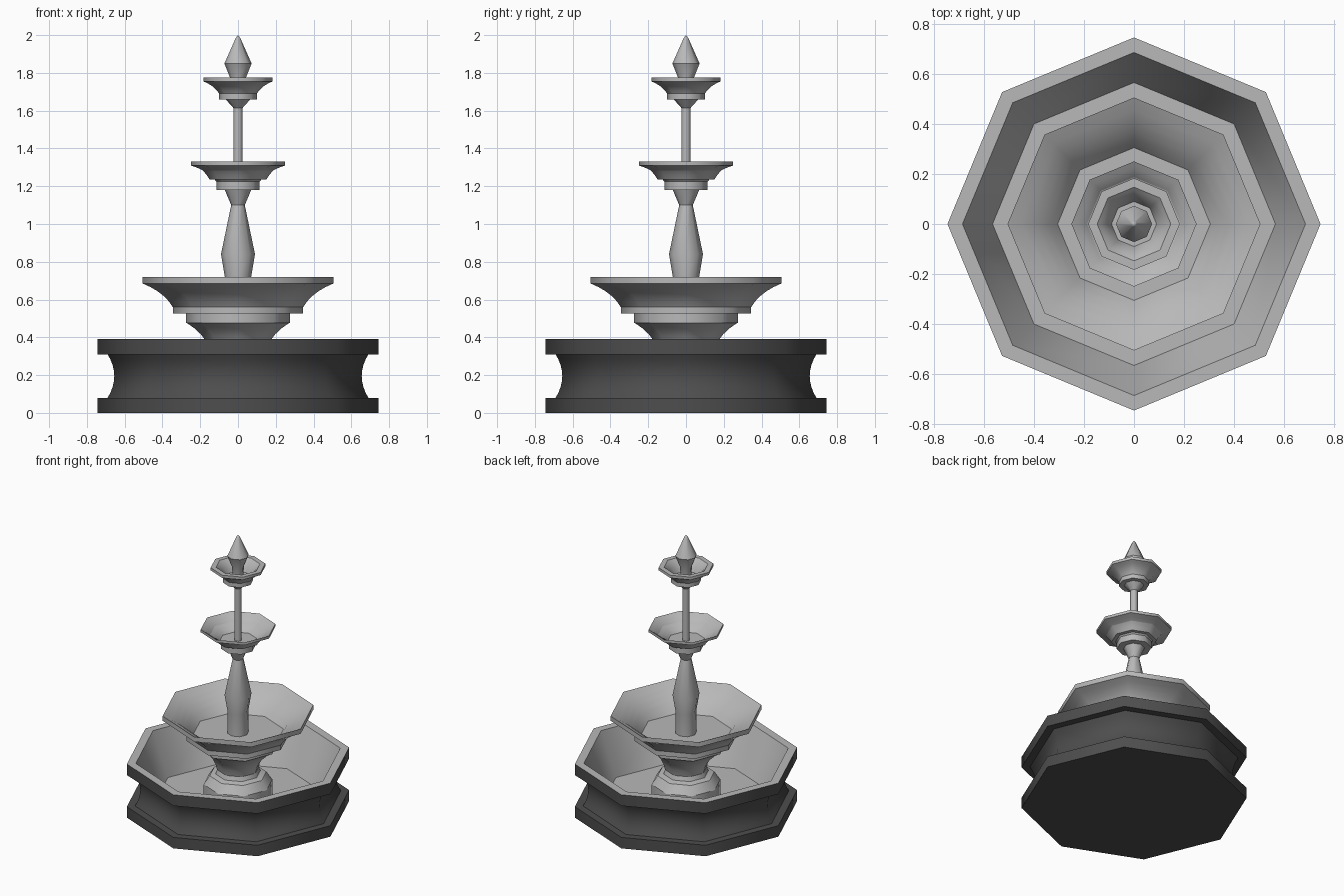
import bpy, bmesh, math

SIDES = 8

cube = bpy.data.objects.get("Cube")
if cube:
    bpy.data.objects.remove(cube, do_unlink=True)


def material(name, value):
    m = bpy.data.materials.new(name)
    m.use_nodes = True
    colour = (value, value, value, 1)
    m.diffuse_color = colour
    m.node_tree.nodes["Principled BSDF"].inputs["Base Color"].default_value = colour
    return m


light_stone = material("light stone", 0.48)
dark_stone = material("dark stone", 0.075)


def curve(start, control, end, steps=5):
    """Curved stretch of a profile, as (radius, height) points."""
    points = []
    for i in range(steps + 1):
        t = i / steps
        points.append(tuple((1 - t) ** 2 * a + 2 * t * (1 - t) * b + t * t * c
                            for a, b, c in zip(start, control, end)))
    return points


def turned(name, profile, materials, second_from=None):
    """Turn a profile into an octagonal solid; spans from second_from on use the second material."""
    mesh = bpy.data.meshes.new(name)
    bm = bmesh.new()
    rings = []
    for r, z in profile:
        count = 1 if r == 0 else SIDES
        rings.append([bm.verts.new((r * math.cos(math.tau * i / SIDES),
                                    r * math.sin(math.tau * i / SIDES), z))
                      for i in range(count)])
    for k, (low, high) in enumerate(zip(rings, rings[1:])):
        for i in range(SIDES):
            j = (i + 1) % SIDES
            corners = [low[i % len(low)], low[j % len(low)],
                       high[j % len(high)], high[i % len(high)]]
            face = bm.faces.new(list(dict.fromkeys(corners)))
            face.smooth = True
            if second_from is not None and k >= second_from:
                face.material_index = 1
    bmesh.ops.recalc_face_normals(bm, faces=bm.faces)
    # Crisp horizontal mouldings, soft corners around the axis
    for e in bm.edges:
        level = abs(e.verts[0].co.z - e.verts[1].co.z) < 1e-5
        off_axis = min(v.co.xy.length for v in e.verts) > 1e-5
        if level and off_axis and e.calc_face_angle(0) > 0.45:
            e.smooth = False
    bm.to_mesh(mesh)
    bm.free()
    for m in materials:
        mesh.materials.append(m)
    obj = bpy.data.objects.new(name, mesh)
    bpy.context.collection.objects.link(obj)
    return obj


def bowl(name, foot, bottom, neck, rim, lip, top, inside, floor, rim_width=0.0):
    """Bowl with an upright foot, a flaring cove, a lip and a hollow."""
    control = (foot + (rim - foot) * 0.3, neck + (lip - neck) * 0.65)
    mouth = rim - rim_width
    hollow = (inside + (mouth - inside) * 0.35, floor + (top - floor) * 0.65)
    profile = [(0, bottom), (foot, bottom)]
    profile += curve((foot, neck), control, (rim, lip))
    profile.append((rim, top))
    hollow_curve = curve((mouth, top), hollow, (inside, floor))
    profile += hollow_curve if rim_width else hollow_curve[1:]
    profile.append((0, floor))
    turned(name, profile, [light_stone])


# Basin: dark outside, light rim and inside
outside = [(0, 0), (0.745, 0), (0.745, 0.08), (0.69, 0.08)]
outside += curve((0.69, 0.08), (0.62, 0.195), (0.69, 0.31), 8)[1:]
outside += [(0.745, 0.31), (0.745, 0.39)]
turned("basin", outside + [(0.685, 0.39), (0.565, 0.08), (0, 0.08)],
       [dark_stone, light_stone], len(outside) - 1)

# Pedestal with a block foot and a flared cap
turned("pedestal", [(0, 0.07), (0.23, 0.07), (0.23, 0.2), (0.19, 0.26), (0.15, 0.27)]
       + curve((0.14, 0.3), (0.16, 0.41), (0.27, 0.475))
       + [(0.275, 0.475), (0.275, 0.525), (0, 0.525)], [light_stone])

# Three bowls
bowl("lower_bowl", 0.345, 0.525, 0.56, 0.505, 0.685, 0.72, 0.305, 0.56)
bowl("middle_bowl", 0.115, 1.18, 1.225, 0.25, 1.31, 1.33, 0.15, 1.235)
bowl("top_bowl", 0.1, 1.66, 1.69, 0.183, 1.755, 1.775, 0.09, 1.69, 0.036)

# Baluster between the lower and middle bowls
turned("lower_stem", [(0, 0.55), (0.07, 0.55), (0.07, 0.72), (0.09, 0.84),
                      (0.036, 1.1), (0.072, 1.185), (0, 1.185)], [light_stone])

# Slim column under the top bowl
turned("upper_stem", [(0, 1.22), (0.025, 1.22), (0.025, 1.615), (0.07, 1.665),
                      (0, 1.665)], [light_stone])

# Pointed finial
turned("finial", [(0, 1.68), (0.035, 1.68), (0.04, 1.77), (0.072, 1.85),
                  (0.012, 1.985), (0, 2)], [light_stone])
